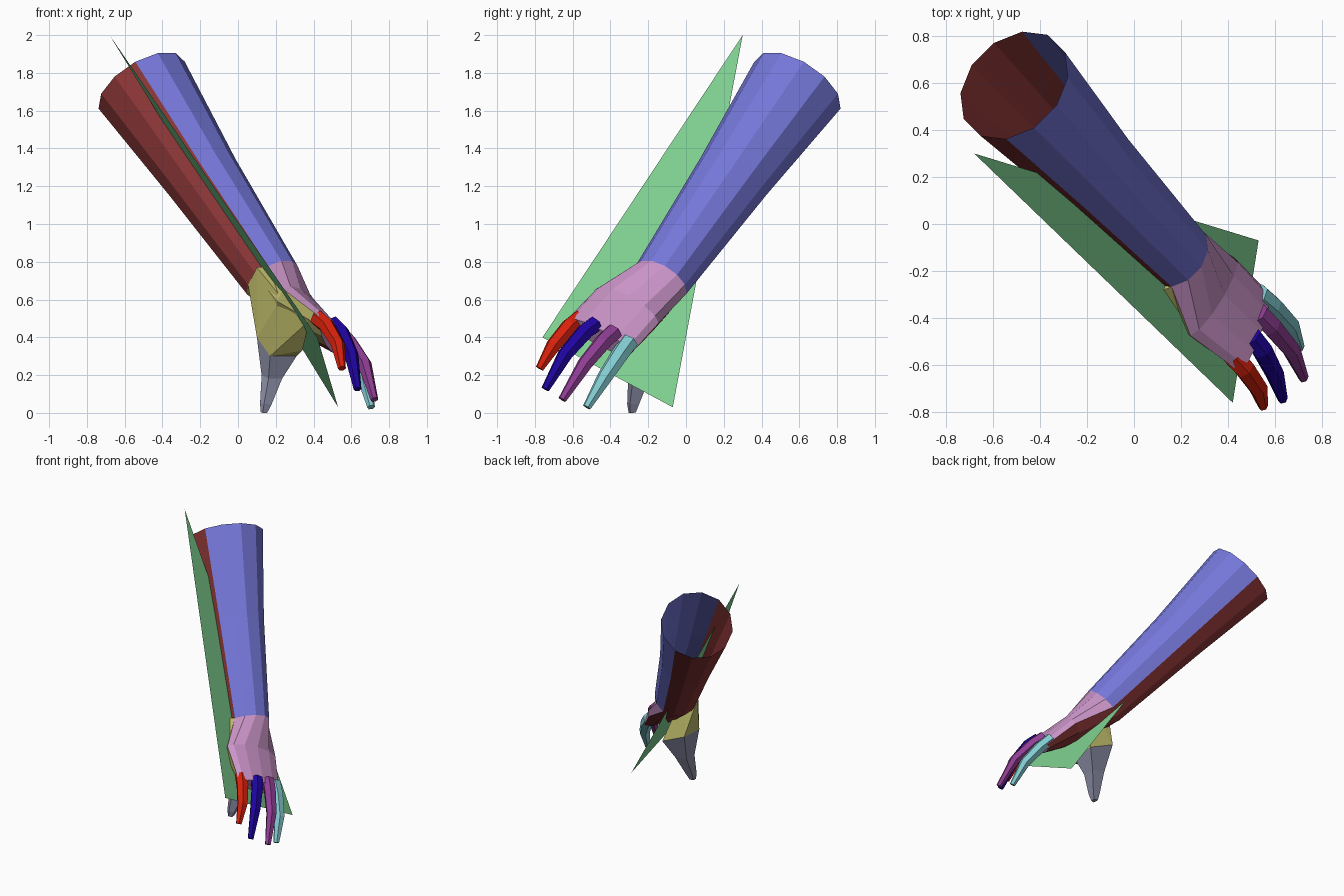
import bpy, bmesh
from math import sin, cos, pi
from mathutils import Vector as V

if "Cube" in bpy.data.objects:
    bpy.data.objects.remove(bpy.data.objects["Cube"])


def material(name, *srgb):
    m = bpy.data.materials.new(name)
    m.use_nodes = True
    col = [(c / 255) ** 2.2 for c in srgb] + [1]
    m.diffuse_color = col
    m.node_tree.nodes["Principled BSDF"].inputs["Base Color"].default_value = col
    return m


BLUE = material("sleeve blue", 116, 118, 216)
MAROON = material("dark maroon", 136, 56, 56)
PINK = material("mauve pink", 200, 146, 197)
OLIVE = material("olive yellow", 186, 182, 104)
GREY = material("slate grey", 136, 138, 162)
GREEN = material("leaf green", 128, 210, 146)
RED = material("bright red", 215, 38, 20)
NAVY = material("navy", 36, 12, 158)
PURPLE = material("purple", 142, 64, 146)
CYAN = material("pale cyan", 130, 202, 208)


def finish(name, bm, mats):
    bmesh.ops.recalc_face_normals(bm, faces=bm.faces)
    me = bpy.data.meshes.new(name)
    bm.to_mesh(me)
    bm.free()
    for m in mats:
        me.materials.append(m)
    ob = bpy.data.objects.new(name, me)
    bpy.context.collection.objects.link(ob)
    return ob


def loft(name, rings, mats, rule=lambda i, n: 0, cap=()):
    """Bridge rings of points; rule gives the material of each side strip."""
    bm = bmesh.new()
    loops = [[bm.verts.new(p) for p in ring] for ring in rings]
    n = len(loops[0])
    for a, b in zip(loops, loops[1:]):
        for i in range(n):
            j = (i + 1) % n
            bm.faces.new((a[i], a[j], b[j], b[i])).material_index = rule(i, n)
    for k in cap:
        bm.faces.new(loops[k]).material_index = len(mats) - 1
    return finish(name, bm, mats)


def section(centre, side, back, palm=None, n=12):
    """Oval ring: half width vector, half thickness to the back and to the palm."""
    palm = palm or back
    ring = []
    for i in range(n):
        a = 2 * pi * i / n
        ring.append(centre + side * cos(a) + (back if sin(a) >= 0 else palm) * sin(a))
    return ring


# Forearm: open twelve-sided tube, upper half blue and under half maroon
axis = V((-.455, .492, .742)).normalized()
across = V((1, 1, 0)).normalized()
rise = axis.cross(across)
if rise.z < 0:
    rise = -rise
side = (across - rise).normalized()
back = (across + rise).normalized()


def arm_ring(centre, r):
    return section(V(centre), side * r, back * r)


wrist = arm_ring((.18, -.132, .705), .155)
loft("forearm", [arm_ring((-.51, .59, 1.735), .262), arm_ring((-.19, .25, 1.25), .202), wrist],
     [BLUE, MAROON], lambda i, n: 0 if i < n // 2 else 1)

# Hand: lofted from the wrist to the knuckles, pink back and coloured palm
normal = V((.67, .1, .74)).normalized()
hand_mid = section(V((.335, -.31, .565)), V((.095, .165, -.09)), normal * .075, normal * .14)
knuckles = section(V((.51, -.46, .405)), V((.06, .17, -.09)), normal * .05, normal * .065)
loft("hand", [wrist, hand_mid, knuckles], [PINK, OLIVE, MAROON, PINK],
     lambda i, n: 0 if i < n // 2 else 1 if i < 9 else 2, cap=[-1])

# Thumb mound: faceted block between the wrist, palm and thumb
thumb_base = [V((.1, -.31, .4)), V((.1, -.12, .41)), V((.3, -.13, .32)), V((.31, -.3, .3)), V((.17, -.35, .3))]
bm = bmesh.new()
for p in thumb_base + [wrist[6], wrist[7], wrist[8], V((.1, -.29, .77)), V((.23, -.47, .61)),
                       V((.38, -.56, .49)), V((.34, -.4, .33))]:
    bm.verts.new(p)
bmesh.ops.convex_hull(bm, input=bm.verts)
finish("thumb_mound", bm, [OLIVE])

# Thumb: tapers down from the mound
thumb_rings = [thumb_base]
for centre, scale in (((.175, -.25, .19), .52), ((.145, -.28, .05), .29), ((.135, -.285, .005), .17)):
    mean = sum(thumb_base, V()) / len(thumb_base)
    thumb_rings.append([V(centre) + V((p.x - mean.x, p.y - mean.y, (p.z - mean.z) * .3)) * scale
                        for p in thumb_base])
low = min(p.z for p in thumb_rings[-1])
for p in thumb_rings[-1]:
    p.z -= low
loft("thumb", thumb_rings, [GREY], cap=[-1])


# Fingers: six-sided tapering tubes bent at the middle joint
def finger(name, mat, *path):
    pts = [V(p) for p in path]
    rings = []
    for i, (p, r) in enumerate(zip(pts, (.05, .048, .042, .023))):
        d = (pts[min(i + 1, 3)] - pts[max(i - 1, 0)]).normalized()
        wide = d.cross(normal).normalized()
        rings.append(section(p, wide * r, wide.cross(d) * r * .9, n=6))
    loft(name, rings, [mat], cap=[0, -1])


finger("index_finger", RED, (.42, -.56, .5), (.47, -.615, .46), (.53, -.7, .36), (.55, -.775, .235))
finger("middle_finger", NAVY, (.5, -.48, .47), (.545, -.535, .43), (.6, -.64, .31), (.633, -.745, .125))
finger("ring_finger", PURPLE, (.53, -.38, .43), (.585, -.435, .38), (.67, -.535, .26), (.722, -.655, .07))
finger("little_finger", CYAN, (.53, -.3, .38), (.59, -.35, .31), (.665, -.43, .19), (.705, -.525, .03))

# Thin slanted triangular sheet
bm = bmesh.new()
bm.faces.new([bm.verts.new(p) for p in ((-.68, .3, 2), (.42, -.76, .4), (.53, -.07, .03))])
finish("slanted_sheet", bm, [GREEN])
